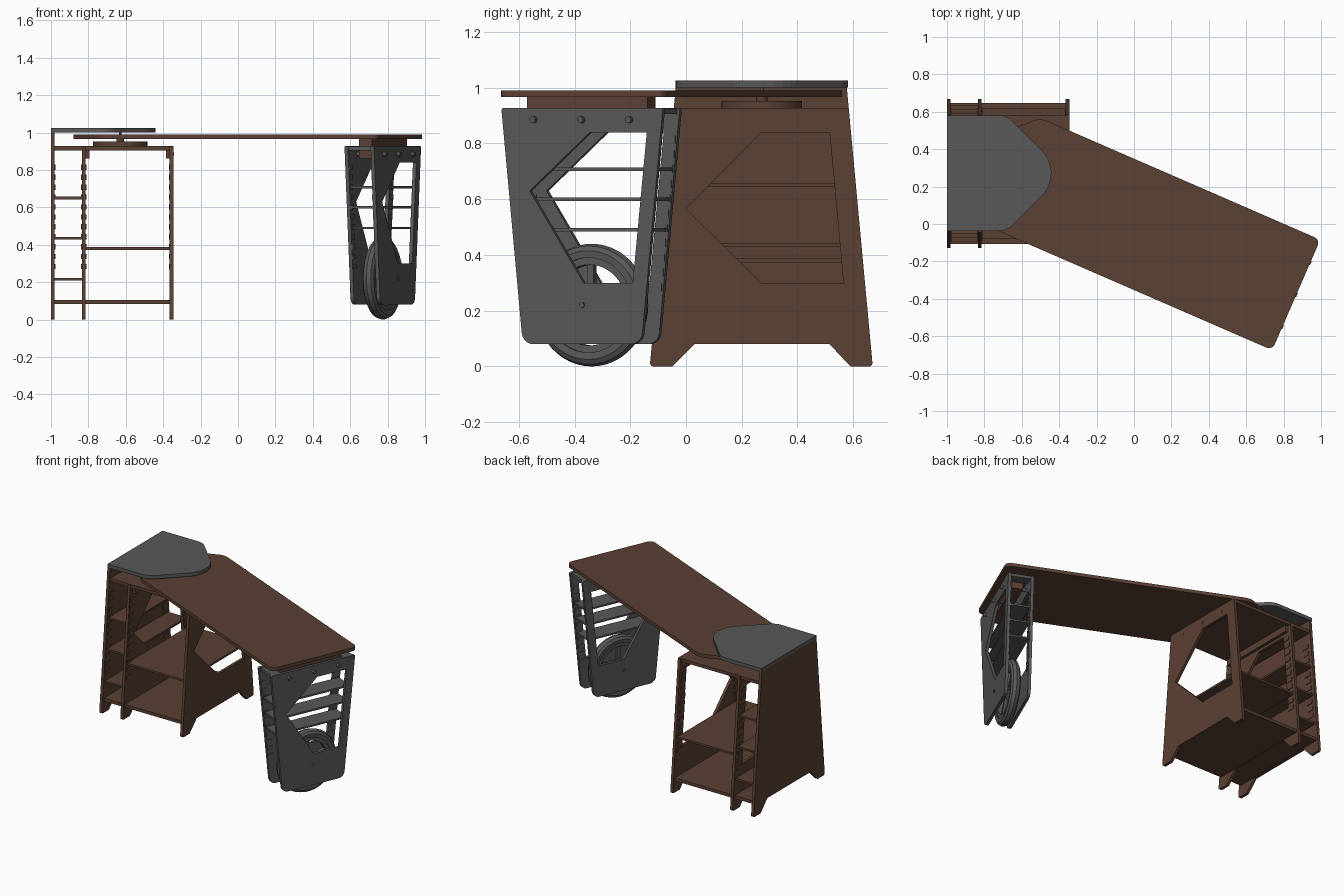
import bpy, bmesh, math
from mathutils import Matrix, Vector

cube = bpy.data.objects.get("Cube")
if cube:
    bpy.data.objects.remove(cube)


def material(name, rgb):
    m = bpy.data.materials.new(name)
    m.use_nodes = True
    m.diffuse_color = (*rgb, 1)
    m.node_tree.nodes["Principled BSDF"].inputs["Base Color"].default_value = (*rgb, 1)
    return m


BROWN = material("brown wood", (0.105, 0.052, 0.035))
GREY = material("grey panel", (0.1, 0.1, 0.1))

# Frames: SIDE draws in (y, z) and extrudes along x; SWING is the pivoting desk
SIDE = Matrix(((0, 0, 1, 0), (1, 0, 0, 0), (0, 1, 0, 0), (0, 0, 0, 1)))
PIVOT = Vector((-0.63, 0.272, 0))
SWING = Matrix.Translation(PIVOT) @ Matrix.Rotation(math.radians(-23.5), 4, 'Z')
LEG = SWING @ SIDE
WORLD = Matrix.Identity(4)


def finish(name, bm, frame, mat, smooth=False):
    bmesh.ops.recalc_face_normals(bm, faces=bm.faces)
    me = bpy.data.meshes.new(name)
    bm.to_mesh(me)
    bm.free()
    me.transform(frame)
    me.materials.append(mat)
    ob = bpy.data.objects.new(name, me)
    bpy.context.collection.objects.link(ob)
    if smooth:
        bpy.ops.object.select_all(action='DESELECT')
        bpy.context.view_layer.objects.active = ob
        ob.select_set(True)
        bpy.ops.object.shade_smooth_by_angle(angle=math.radians(35))
    return ob


def rounded(corners, steps=8):
    """Corners are (a, b, radius); returns an outline with arcs."""
    out = []
    for i, (a, b, r) in enumerate(corners):
        p = Vector((a, b))
        if not r:
            out.append(p)
            continue
        d1 = (Vector(corners[i - 1][:2]) - p).normalized()
        d2 = (Vector(corners[(i + 1) % len(corners)][:2]) - p).normalized()
        half = d1.angle(d2) / 2
        centre = p + (d1 + d2).normalized() * r / math.sin(half)
        s = p + d1 * r / math.tan(half) - centre
        e = p + d2 * r / math.tan(half) - centre
        out += [centre + s.lerp(e, k / steps).normalized() * r for k in range(steps + 1)]
    return out


def prism(name, outline, c0, c1, frame, mat, holes=()):
    bm = bmesh.new()
    for loop in (outline, *holes):
        vs = [bm.verts.new((p[0], p[1], c0)) for p in loop]
        for i, v in enumerate(vs):
            bm.edges.new((vs[i - 1], v))
    bmesh.ops.triangle_fill(bm, edges=bm.edges[:], use_beauty=True)
    new = bmesh.ops.extrude_face_region(bm, geom=bm.faces[:])["geom"]
    bmesh.ops.translate(bm, vec=(0, 0, c1 - c0),
                        verts=[g for g in new if isinstance(g, bmesh.types.BMVert)])
    return finish(name, bm, frame, mat)


def box(name, lo, hi, frame, mat):
    bm = bmesh.new()
    lo, hi = Vector(lo), Vector(hi)
    size = Matrix.Diagonal((*(hi - lo), 1))
    bmesh.ops.create_cube(bm, size=1, matrix=Matrix.Translation((lo + hi) / 2) @ size)
    return finish(name, bm, frame, mat)


def disc(name, a, b, c0, c1, r, frame, mat, segments=48):
    bm = bmesh.new()
    bmesh.ops.create_cone(bm, cap_ends=True, segments=segments, radius1=r, radius2=r,
                          depth=c1 - c0, matrix=Matrix.Translation((a, b, (c0 + c1) / 2)))
    return finish(name, bm, frame, mat, True)


def ring(name, profile, frame, mat, segments=48):
    """Lathe a closed (radius, c) profile about the local c axis."""
    bm = bmesh.new()
    rows = [[bm.verts.new((r * math.cos(t), r * math.sin(t), c)) for r, c in profile]
            for t in (2 * math.pi * k / segments for k in range(segments))]
    for i, row in enumerate(rows):
        for j in range(len(profile)):
            bm.faces.new((rows[i - 1][j - 1], row[j - 1], row[j], rows[i - 1][j]))
    return finish(name, bm, frame, mat, True)


# Cabinet side panels
def cabinet_outline(top):
    k = 0.093 * top
    return rounded([(-0.13, 0, 0.012), (-0.05, 0, 0), (0.03, 0.08, 0), (0.515, 0.08, 0),
                    (0.59, 0, 0), (0.67, 0, 0.012), (0.67 - k, top, 0), (-0.13 + k, top, 0)])


window = [(0, 0.565), (0.27, 0.84), (0.515, 0.84), (0.565, 0.30), (0.27, 0.30)]
prism("outer_side_panel", cabinet_outline(1.0), -1.0, -0.98, SIDE, BROWN)
for name, x in (("middle_panel", -0.835), ("inner_side_panel", -0.365)):
    prism(name, cabinet_outline(0.925), x, x + 0.02, SIDE, BROWN, [window])


# Cabinet boards: top, bottom and shelves
def shelf(name, x0, x1, z, t=0.014):
    k = 0.093 * z
    box(name, (x0, -0.115 + k, z - t / 2), (x1, 0.655 - k, z + t / 2), WORLD, BROWN)


box("cabinet_top", (-0.98, -0.035, 0.905), (-0.345, 0.58, 0.927), WORLD, BROWN)
shelf("bottom_board", -0.98, -0.365, 0.093, 0.022)
shelf("wide_shelf", -0.815, -0.365, 0.38)
for z in (0.215, 0.435, 0.65):
    shelf("narrow_shelf", -0.98, -0.835, z)

# Beams under the cabinet top, with their bolts
for x in (-0.815, -0.385):
    box("top_beam", (x, -0.02, 0.86), (x + 0.02, 0.56, 0.905), WORLD, BROWN)
for y in (0.08, 0.27, 0.46):
    disc("cabinet_bolt", y, 0.885, -0.35, -0.342, 0.009, SIDE, BROWN, 16)

# Short shelf runners along the front and back edges of the panels
for k in range(11):
    z = 0.27 + 0.053 * k
    lean = 0.093 * z
    for x in (-0.98, -0.839, -0.815, -0.369):
        for y in (-0.115 + lean, 0.595 - lean):
            box("shelf_runner", (x, y, z), (x + 0.004, y + 0.05, z + 0.028), WORLD, BROWN)

# Turntable and pivot pin
disc("turntable", PIVOT.x, PIVOT.y, 0.927, 0.952, 0.145, WORLD, BROWN)
disc("turntable_spacer", PIVOT.x, PIVOT.y, 0.952, 0.966, 0.02, WORLD, BROWN, 24)
disc("pivot_pin", PIVOT.x, PIVOT.y, 0.95, 1.003, 0.006, WORLD, GREY, 16)

# Fixed cap over the pivot
cap = [(-1.0, -0.037, 0), (-0.68, -0.037, 0.1), (-0.371, 0.272, 0.17),
       (-0.68, 0.581, 0.1), (-1.0, 0.581, 0)]
prism("fixed_cap", rounded(cap), 1.0, 1.025, WORLD, GREY)

# Swinging desk top
desk = [(1.633, -0.322, 0.035), (1.633, 0.322, 0.035), (0, 0.322, 0.1),
        (-0.322, 0, 0.15), (0, -0.322, 0.1)]
prism("desk_top", rounded(desk), 0.966, 0.99, SWING, BROWN)

# Rolling leg: two windowed panels joined by a block, a plate and shelves
leg = rounded([(-0.232, 0.08, 0.045), (0.232, 0.08, 0.045), (0.316, 0.927, 0.008),
               (-0.316, 0.927, 0.008)])
leg_window = [(-0.205, 0.63), (0.03, 0.84), (0.253, 0.84), (0.198, 0.30), (0.005, 0.30)]
for name, u in (("leg_inner_panel", 1.445), ("leg_outer_panel", 1.597)):
    prism(name, leg, u, u + 0.02, LEG, GREY, [leg_window])
box("leg_block", (1.495, -0.235, 0.86), (1.57, 0.235, 0.966), SWING, BROWN)
for s in (-1, 1):
    ends = sorted((s * 0.235, s * 0.305))
    box("leg_top_bar", (1.465, ends[0], 0.905), (1.597, ends[1], 0.925), SWING, GREY)
for z in (0.49, 0.6, 0.708):
    w = 0.215 + 0.1 * z
    box("leg_shelf", (1.465, -w, z - 0.006), (1.597, w, z + 0.006), SWING, GREY)
for k in range(11):
    z = 0.27 + 0.053 * k
    w = 0.22 + 0.1 * z
    for u in (1.465, 1.593):
        for v in (-w, w - 0.035):
            box("leg_runner", (u, v, z), (u + 0.004, v + 0.035, z + 0.028), SWING, GREY)
for v in (-0.187, 0, 0.187):
    disc("leg_bolt", v, 0.885, 1.43, 1.637, 0.012, LEG, GREY, 16)

# Wheel between the leg panels
HUB = LEG @ Matrix.Translation((0, 0.22, 1.531))
tyre = [(0.17, -0.03), (0.195, -0.032), (0.212, -0.022), (0.22, 0),
        (0.212, 0.022), (0.195, 0.032), (0.17, 0.03)]
ring("tyre", tyre, HUB, GREY)
ring("wheel_rim", [(0.145, -0.022), (0.172, -0.022), (0.172, 0.022), (0.145, 0.022)], HUB, GREY)
disc("wheel_hub", 0, 0, -0.025, 0.025, 0.035, HUB, GREY, 32)
disc("axle", 0, 0, -0.092, 0.092, 0.01, HUB, GREY, 16)
for k in range(5):
    spin = HUB @ Matrix.Rotation(math.radians(90 + 72 * k), 4, 'Z')
    box("spoke", (0.02, -0.013, -0.014), (0.15, 0.013, 0.014), spin, GREY)
